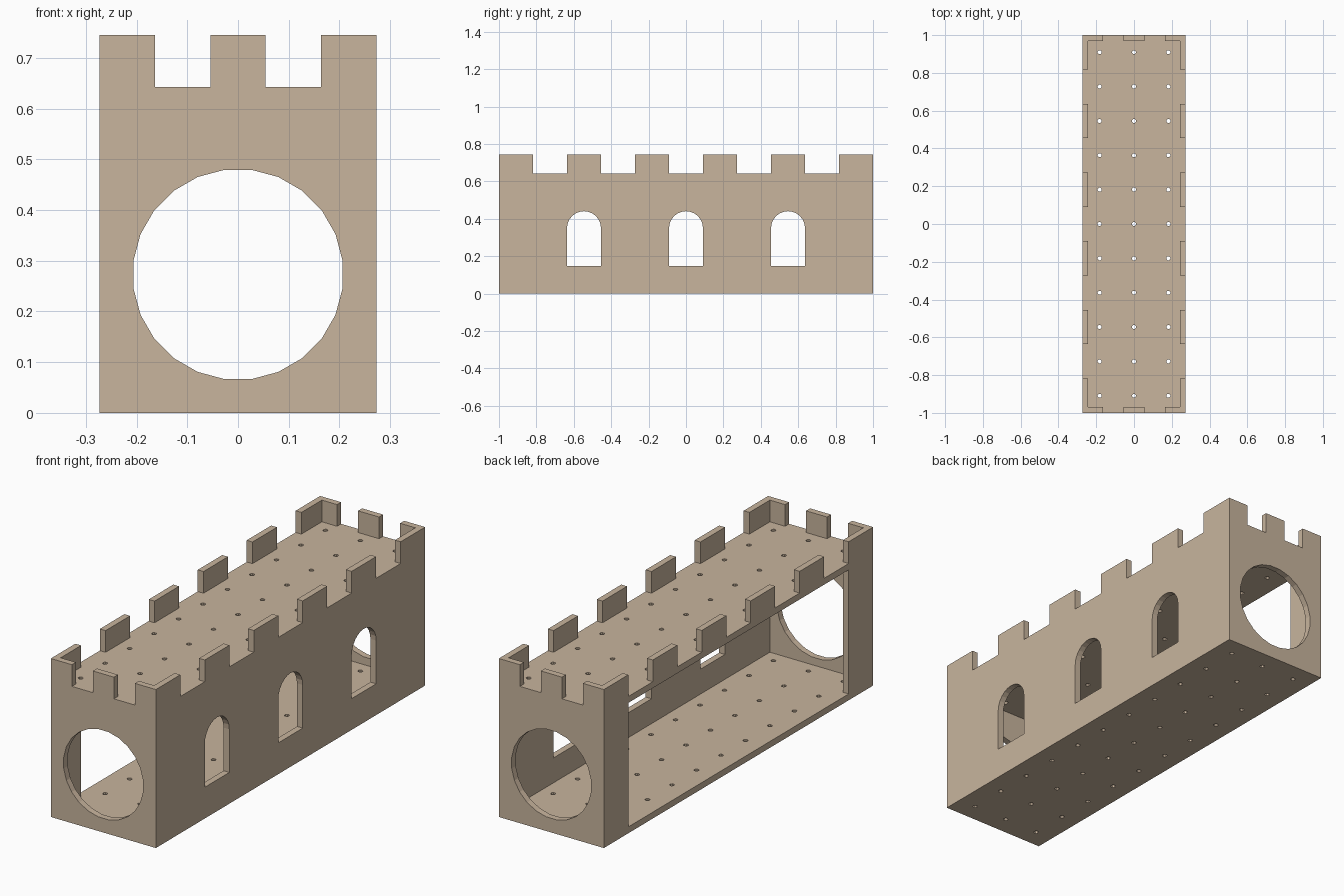
import bpy, bmesh, math

if "Cube" in bpy.data.objects:
    bpy.data.objects.remove(bpy.data.objects["Cube"])

HX, HY, TOP = 0.273, 1.0, 0.745      # outer half sizes and height
T = 0.03                             # wall thickness
ROOF = 0.643                         # roof deck level
CELL = 2 / 11                        # module along the length

stone = bpy.data.materials.new("sandstone")
stone.diffuse_color = (0.58, 0.46, 0.34, 1)
stone.use_nodes = True
stone.node_tree.nodes["Principled BSDF"].inputs["Base Color"].default_value = stone.diffuse_color


def make_object(name, bm):
    bmesh.ops.recalc_face_normals(bm, faces=bm.faces)
    mesh = bpy.data.meshes.new(name)
    bm.to_mesh(mesh)
    bm.free()
    obj = bpy.data.objects.new(name, mesh)
    bpy.context.collection.objects.link(obj)
    return obj


def add_prism(bm, points, shift):
    """Extrude a closed outline of 3D points by a vector."""
    face = bm.faces.new([bm.verts.new(p) for p in points])
    ext = bmesh.ops.extrude_face_region(bm, geom=[face], use_keep_orig=True)
    verts = [g for g in ext["geom"] if isinstance(g, bmesh.types.BMVert)]
    bmesh.ops.translate(bm, verts=verts, vec=shift)


def add_box(bm, x0, x1, y0, y1, z0, z1):
    add_prism(bm, [(x0, y0, z0), (x1, y0, z0), (x1, y1, z0), (x0, y1, z0)],
              (0, 0, z1 - z0))


def ring(n, radius, start=0.0):
    return [(radius * math.cos(start + 2 * math.pi * i / n),
             radius * math.sin(start + 2 * math.pi * i / n)) for i in range(n)]


cutters = []


def cutter(name, bm):
    obj = make_object(name, bm)
    obj.hide_render = True
    cutters.append(obj)


# Solid block that everything is cut from
bm = bmesh.new()
add_box(bm, -HX, HX, -HY, HY, 0, TOP)
castle = make_object("castle_gallery", bm)
castle.data.materials.append(stone)

# Space above the roof deck, inside the parapet
bm = bmesh.new()
add_box(bm, -HX + T, HX - T, -HY + T, HY - T, ROOF, 1)
cutter("deck_cutter", bm)

# Gaps between merlons on the long sides
bm = bmesh.new()
for i in range(1, 11, 2):
    add_box(bm, -0.5, 0.5, -HY + CELL * i, -HY + CELL * (i + 1), ROOF, 1)
cutter("side_gap_cutter", bm)

# Gaps between merlons on the ends
bm = bmesh.new()
w = 2 * HX / 5
for i in (1, 3):
    add_box(bm, -HX + w * i, -HX + w * (i + 1), -1.2, 1.2, ROOF, 1)
cutter("end_gap_cutter", bm)

# Inner room
bm = bmesh.new()
add_box(bm, -HX + T, HX - T, -HY + T, HY - T, T, ROOF - T)
cutter("room_cutter", bm)

# Wide opening in the left side
bm = bmesh.new()
add_box(bm, -0.4, 0, -HY + CELL, HY - CELL, T, ROOF - T)
cutter("side_opening_cutter", bm)

# Round openings through both ends
bm = bmesh.new()
add_prism(bm, [(x, -1.2, 0.273 + z) for x, z in ring(24, 0.208, math.radians(7.5))],
          (0, 2.4, 0))
cutter("round_opening_cutter", bm)

# Arched windows in the right side
bm = bmesh.new()
r = CELL / 2
for yc in (-3 * CELL, 0, 3 * CELL):
    arch = [(0.1, yc - r, 0.147), (0.1, yc + r, 0.147)]
    arch += [(0.1, yc + r * math.cos(math.pi * i / 12),
              0.35 + r * math.sin(math.pi * i / 12)) for i in range(13)]
    add_prism(bm, arch, (0.4, 0, 0))
cutter("window_cutter", bm)

# Small peg holes through roof and floor
bm = bmesh.new()
for i in (-1, 0, 1):
    for j in range(-5, 6):
        add_prism(bm, [(i * CELL + x, j * CELL + y, -0.2)
                       for x, y in ring(8, 0.011, math.pi / 8)], (0, 0, 1.4))
cutter("peg_hole_cutter", bm)

# Apply the cuts in order
for c in cutters:
    mod = castle.modifiers.new(c.name, "BOOLEAN")
    mod.operation = "DIFFERENCE"
    mod.solver = "EXACT"
    mod.object = c
bpy.context.view_layer.update()
result = bpy.data.meshes.new_from_object(
    castle.evaluated_get(bpy.context.evaluated_depsgraph_get()))
castle.modifiers.clear()
castle.data = result
for c in cutters:
    bpy.data.objects.remove(c)

# Clean leftover flat edges
bm = bmesh.new()
bm.from_mesh(result)
bmesh.ops.remove_doubles(bm, verts=bm.verts, dist=1e-5)
bmesh.ops.dissolve_limit(bm, angle_limit=math.radians(0.5), verts=bm.verts, edges=bm.edges)
bm.to_mesh(result)
bm.free()
result.materials.clear()
result.materials.append(stone)
for p in result.polygons:
    p.material_index = 0
    p.use_smooth = False
